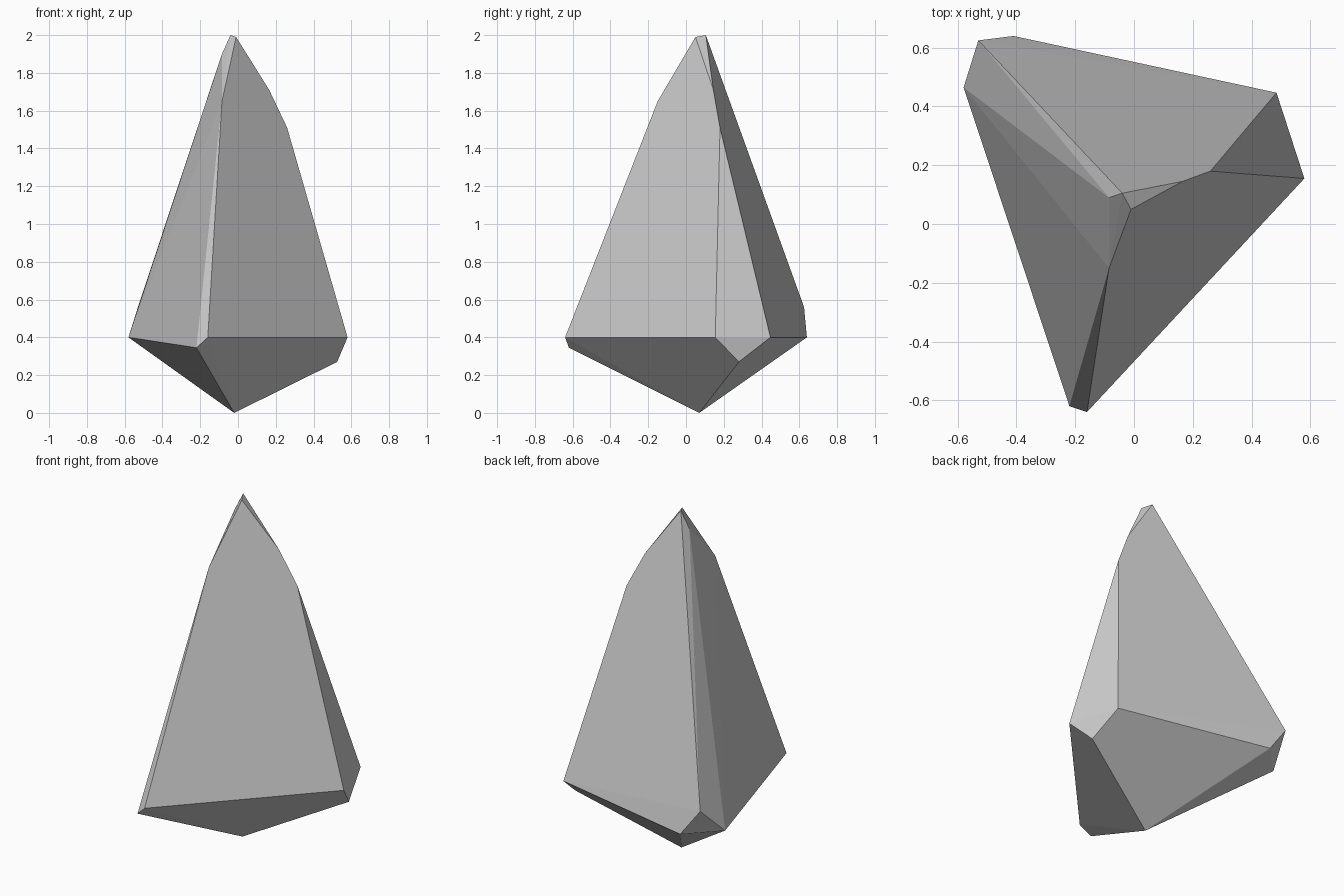
import bpy
import bmesh
import math

if "Cube" in bpy.data.objects:
    bpy.data.objects.remove(bpy.data.objects["Cube"])

# Corner points of the shard, grouped by height
tip = [(-0.04, 0.105, 2.0), (-0.01, 0.05, 1.99), (-0.085, 0.09, 1.9)]
shoulder = [(0.165, 0.145, 1.71), (-0.085, -0.15, 1.65), (0.26, 0.18, 1.51)]
girdle = [(-0.53, 0.625, 0.56), (-0.41, 0.64, 0.4), (0.485, 0.447, 0.4),
          (0.58, 0.155, 0.4), (-0.16, -0.64, 0.4), (-0.58, 0.465, 0.4)]
under = [(-0.22, -0.62, 0.345), (0.525, 0.28, 0.27), (-0.02, 0.07, 0.0)]

# Faceted shard: convex hull, with nearly coplanar triangles merged
bm = bmesh.new()
for p in tip + shoulder + girdle + under:
    bm.verts.new(p)
bmesh.ops.convex_hull(bm, input=bm.verts[:])
bmesh.ops.dissolve_limit(bm, angle_limit=math.radians(1.5),
                         verts=bm.verts[:], edges=bm.edges[:])
bmesh.ops.recalc_face_normals(bm, faces=bm.faces[:])

mesh = bpy.data.meshes.new("crystal_shard")
bm.to_mesh(mesh)
bm.free()

# Single grey stone colour
grey = bpy.data.materials.new("stone grey")
grey.diffuse_color = (0.62, 0.62, 0.62, 1)
grey.use_nodes = True
grey.node_tree.nodes["Principled BSDF"].inputs["Base Color"].default_value = grey.diffuse_color
mesh.materials.append(grey)

shard = bpy.data.objects.new("crystal_shard", mesh)
bpy.context.collection.objects.link(shard)
